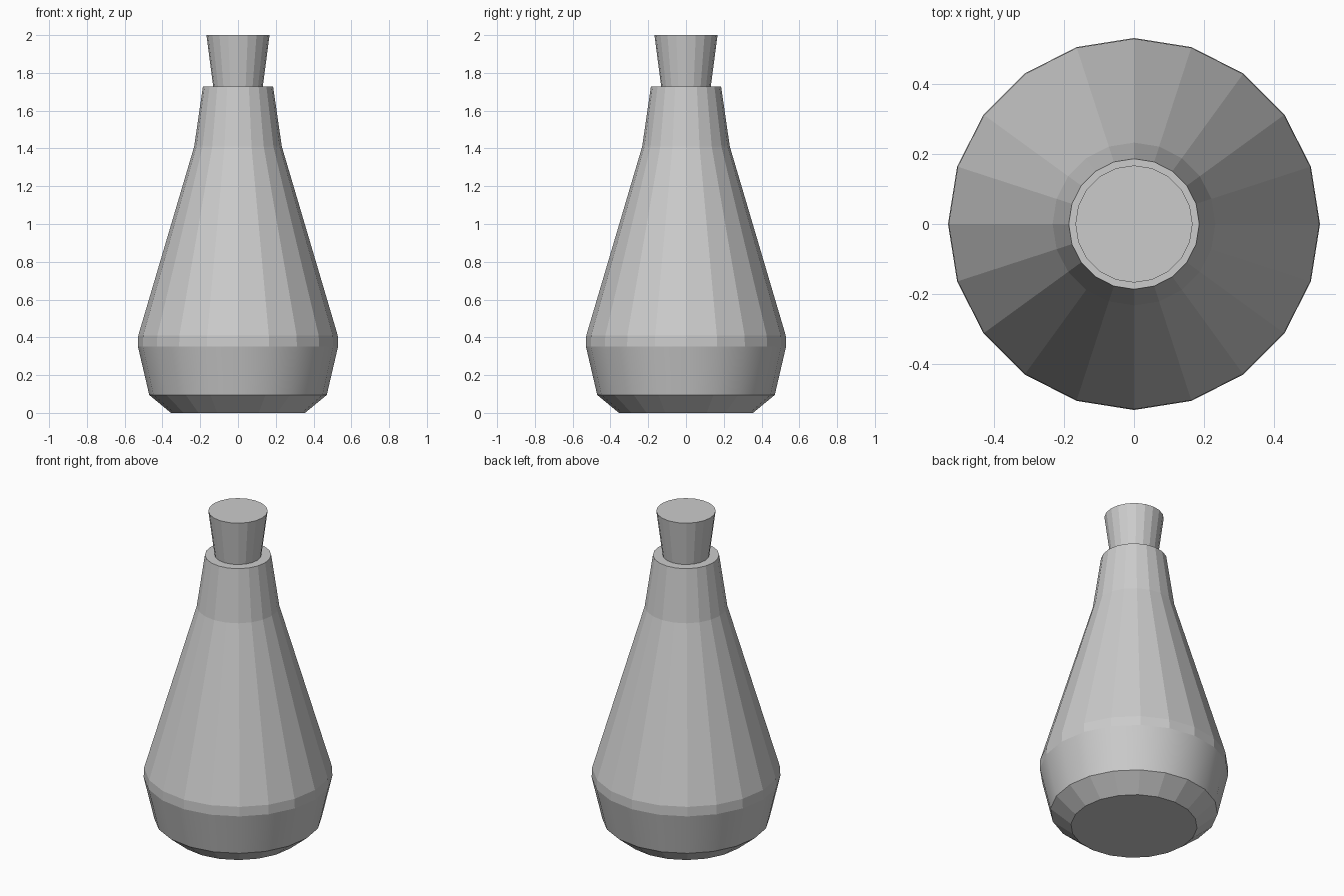
import bpy
import bmesh
from math import cos, sin, tau

if "Cube" in bpy.data.objects:
    bpy.data.objects.remove(bpy.data.objects["Cube"])

SIDES = 20


def lathe(name, profile, smooth_bands=()):
    """Revolve (radius, height) points around z and cap both ends."""
    bm = bmesh.new()
    rings = [[bm.verts.new((r * cos(tau * i / SIDES), r * sin(tau * i / SIDES), z))
              for i in range(SIDES)] for r, z in profile]
    for band, (low, high) in enumerate(zip(rings, rings[1:])):
        for i in range(SIDES):
            j = (i + 1) % SIDES
            face = bm.faces.new((low[i], low[j], high[j], high[i]))
            face.smooth = band in smooth_bands
    bm.faces.new(rings[0][::-1])
    bm.faces.new(rings[-1])
    mesh = bpy.data.meshes.new(name)
    bm.to_mesh(mesh)
    bm.free()
    obj = bpy.data.objects.new(name, mesh)
    bpy.context.collection.objects.link(obj)
    return obj


# Flask body: chamfered foot, smooth lower band, tapering shoulder and neck
lathe("bottle", [(0.355, 0), (0.47, 0.095), (0.53, 0.352), (0.528, 0.41),
                 (0.232, 1.41), (0.186, 1.727)], smooth_bands={1})

# Flared stopper resting in the mouth
lathe("stopper", [(0.129, 1.71), (0.167, 2.0)])
